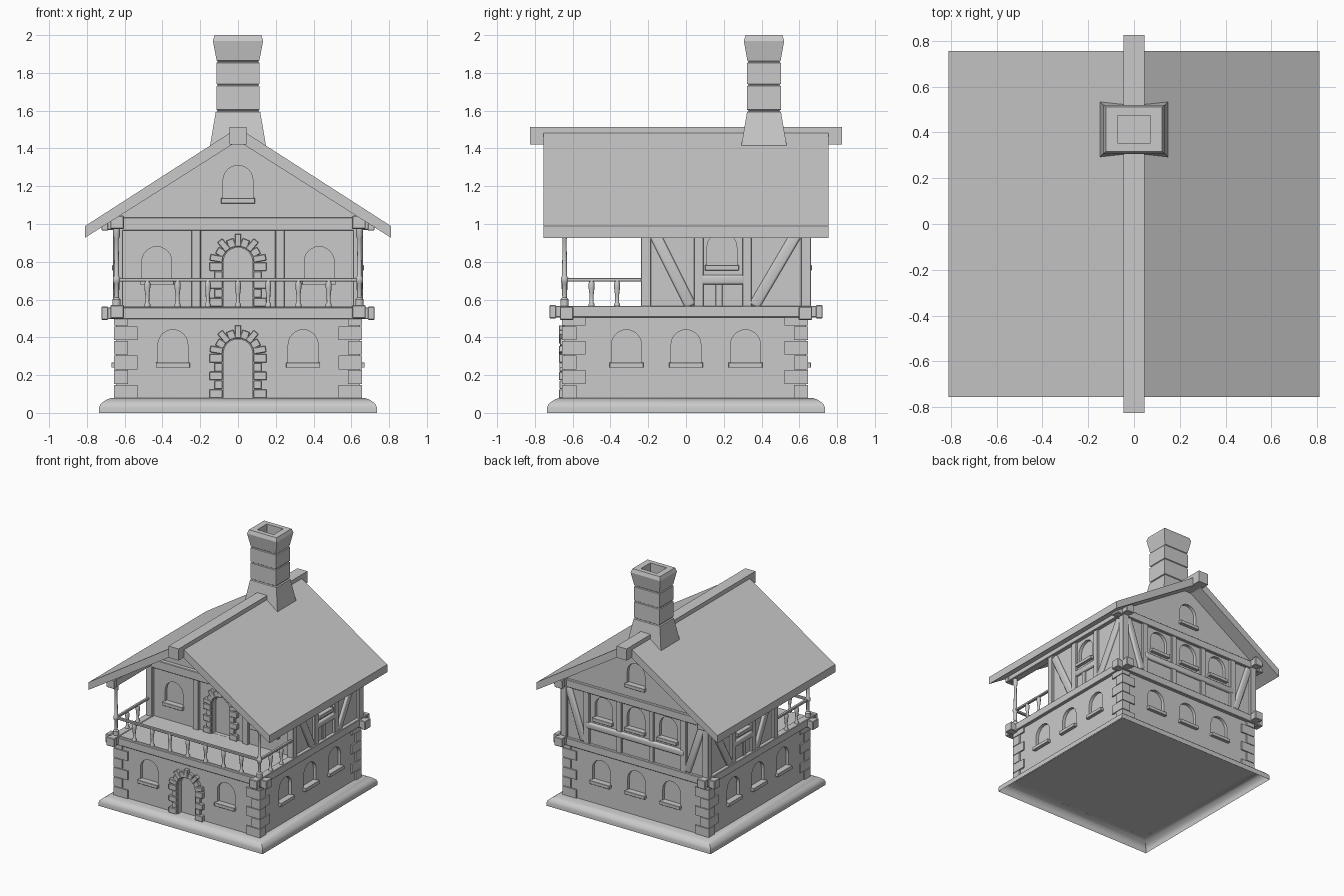
import bpy, bmesh, math
from mathutils import Matrix, Vector

if "Cube" in bpy.data.objects:
    bpy.data.objects.remove(bpy.data.objects["Cube"])

grey = bpy.data.materials.new("light grey")
grey.diffuse_color = (0.59, 0.59, 0.59, 1)
grey.use_nodes = True
grey.node_tree.nodes["Principled BSDF"].inputs["Base Color"].default_value = grey.diffuse_color
I = Matrix.Identity(4)


def finish(name, bm, bevel=0, segments=1):
    if bevel:
        bmesh.ops.bevel(bm, geom=bm.edges[:], offset=bevel, segments=segments,
                        profile=0.5, affect='EDGES', clamp_overlap=True)
    bmesh.ops.recalc_face_normals(bm, faces=bm.faces[:])
    me = bpy.data.meshes.new(name)
    bm.to_mesh(me)
    bm.free()
    me.materials.append(grey)
    ob = bpy.data.objects.new(name, me)
    bpy.context.collection.objects.link(ob)
    return ob


def box(bm, x0, x1, y0, y1, z0, z1, m=I):
    c = Matrix.Translation(((x0 + x1) / 2, (y0 + y1) / 2, (z0 + z1) / 2))
    bmesh.ops.create_cube(bm, size=1, matrix=m @ c @ Matrix.Diagonal((x1 - x0, y1 - y0, z1 - z0, 1)))


def loft(bm, rings, closed=True):
    vs = [[bm.verts.new(p) for p in r] for r in rings]
    n = len(vs[0])
    for a, b in zip(vs, vs[1:]):
        for i in range(n):
            bm.faces.new((a[i], a[(i + 1) % n], b[(i + 1) % n], b[i]))
    if closed:
        bm.faces.new(vs[0][::-1])
    bm.faces.new(vs[-1])


def rect(hx, hy, z, cy=0):
    return [(-hx, cy - hy, z), (hx, cy - hy, z), (hx, cy + hy, z), (-hx, cy + hy, z)]


def lathe(bm, x, y, profile, n=12):
    loft(bm, [[(x + r * math.cos(t * math.tau / n), y + r * math.sin(t * math.tau / n), z)
               for t in range(n)] for r, z in profile])


def wall(angle, dist):
    """Wall space: x along the wall, -y outward, z up."""
    return Matrix.Rotation(math.radians(angle), 4, 'Z') @ Matrix.Translation((0, -dist, 0))


def arch(bm, m, u, z0, w, h, y0=-0.06, y1=0.03):
    r = w / 2
    pts = [(u - r, z0), (u + r, z0)]
    pts += [(u + r * math.cos(math.pi * k / 12), z0 + h - r + r * math.sin(math.pi * k / 12)) for k in range(13)]
    loft(bm, [[m @ Vector((a, y, b)) for a, b in pts] for y in (y0, y1)])


def strut(bm, m, a, b, w, d):
    a, b = Vector((a[0], 0, a[1])), Vector((b[0], 0, b[1]))
    v = b - a
    t = m @ Matrix.Translation((a + b) / 2) @ Matrix.Rotation(math.atan2(v.x, v.z), 4, 'Y')
    box(bm, -w / 2, w / 2, -d, 0.02, -v.length / 2, v.length / 2, t)


# plinth: a flared skirt, open underneath
bm = bmesh.new()
loft(bm, [rect(r, r, z) for r, z in ((0.735, 0), (0.735, 0.03), (0.729, 0.045), (0.712, 0.06),
                                     (0.69, 0.073), (0.668, 0.08))], closed=False)
plinth = finish("plinth", bm)

# solid walls
bm = bmesh.new()
box(bm, -0.645, 0.645, -0.645, 0.635, 0.075, 0.555)
lower = finish("lower_walls", bm)
bm = bmesh.new()
box(bm, -0.64, 0.64, -0.205, 0.64, 0.54, 1.0)
upper = finish("upper_walls", bm)
bm = bmesh.new()
loft(bm, [[(x, y, z) for x, z in ((-0.65, 0.99), (0.65, 0.99), (0.65, 1.03), (0, 1.44), (-0.65, 1.03))]
          for y in (-0.205, 0.64)])
attic = finish("gable_walls", bm)

# window and door openings, sills
windows = []
for angle, d in ((90, 0.645), (180, 0.635), (-90, 0.645)):
    windows += [(wall(angle, d), u, 0.265) for u in (-0.315, 0, 0.315)]
windows += [(wall(0, 0.645), u, 0.265) for u in (-0.345, 0.345)]
windows += [(wall(0, 0.205), u, 0.705) for u in (-0.43, 0.43)]
windows += [(wall(180, 0.64), u, 0.78) for u in (-0.29, 0, 0.29)]
windows += [(wall(90, 0.64), 0.19, 0.78), (wall(-90, 0.64), -0.19, 0.78),
            (wall(0, 0.205), 0, 1.135), (wall(180, 0.64), 0, 1.135)]
doors = [(wall(0, 0.645), 0.078), (wall(0, 0.205), 0.563)]
cut, sills = bmesh.new(), bmesh.new()
for m, u, z in windows:
    arch(cut, m, u, z, 0.158, 0.175, y1=0.025)
    box(sills, u - 0.09, u + 0.09, -0.026, 0.02, z - 0.026, z + 0.002, m)
for m, z in doors:
    arch(cut, m, 0, z, 0.165, 0.317, -0.06, 0.03)
finish("window_sills", sills, 0.002)
cutter = finish("opening_cutter", cut)
cutter.hide_render = True
for ob in (lower, upper, attic):
    mod = ob.modifiers.new("openings", 'BOOLEAN')
    mod.operation = 'DIFFERENCE'
    mod.solver = 'EXACT'
    mod.object = cutter
    bpy.context.view_layer.objects.active = ob
    bpy.ops.object.modifier_apply(modifier=mod.name)
bpy.data.objects.remove(cutter)

# stone door surrounds
bm = bmesh.new()
for m, z in doors:
    zc = z + 0.235
    for s in (-1, 1):
        for i in range(5):
            o = 0.152 if i % 2 == 0 else 0.125
            z0 = z + i * 0.047
            box(bm, min(s * 0.083, s * o), max(s * 0.083, s * o), -0.028 + 0.004 * (i % 2), 0.02, z0 + 0.001, z0 + 0.046, m)
    for k in range(9):
        t = m @ Matrix.Translation((0, 0, zc)) @ Matrix.Rotation(math.radians(-80 + 20 * k), 4, 'Y')
        w = 0.02 if k % 2 else 0.017
        box(bm, -w, w, -0.028 + 0.005 * (k % 2), 0.02, 0.082, 0.15 if k % 2 == 0 else 0.128, t)
finish("door_stones", bm, 0.003)
bm = bmesh.new()
for m, z in doors:
    for k in range(12):
        t = m @ Matrix.Translation((0, 0, z + 0.235)) @ Matrix.Rotation(math.radians(-82.5 + 15 * k), 4, 'Y')
        box(bm, -0.012, 0.012, -0.012, 0.03, 0.076, 0.1, t)
    for s in (-1, 1):
        box(bm, s * 0.088 - 0.012, s * 0.088 + 0.012, -0.012, 0.03, z, z + 0.236, m)
finish("door_frames", bm)

# corner stones, nearly flush, long side alternating
bm = bmesh.new()
for sx in (-1, 1):
    for sy, ye in ((-1, 0.656), (1, 0.646)):
        for i in range(6):
            z = 0.075 + i * 0.0775
            lx, ly = (0.075, 0.125) if i % 2 else (0.125, 0.075)
            xs, ys = sorted((sx * 0.657, sx * (0.657 - lx))), sorted((sy * ye, sy * (ye - ly)))
            box(bm, *xs, *ys, z + 0.001, z + 0.0735)
finish("corner_stones", bm)

# floor beams and eaves beams with capped ends
bm = bmesh.new()
for angle in (0, 90, 180, 270):
    m = wall(angle, 0.64 if angle in (90, 270) else 0.632)
    for z in (0.527, 1.0):
        if z == 1.0 and angle == 0:
            continue
        dz = 0.009 if angle in (90, 270) else 0
        box(bm, -0.715, 0.715, -0.03, 0.03, z - 0.031 + dz, z + 0.031 + dz, m)
        for s in (-1, 1):
            box(bm, s * 0.705 - 0.018, s * 0.705 + 0.018, -0.036, 0.036, z - 0.035 + dz, z + 0.035 + dz, m)
box(bm, -0.66, 0.66, -0.238, -0.18, 0.965, 1.035)
finish("horizontal_beams", bm, 0.004)

# balcony floor
bm = bmesh.new()
box(bm, -0.64, 0.64, -0.64, -0.2, 0.54, 0.562)
finish("balcony_floor", bm)

# timber framing of the upper storey
bm = bmesh.new()
for s in (-1, 1):
    box(bm, s * 0.635 - 0.027, s * 0.635 + 0.027, -0.238, -0.186, 0.55, 0.98)
    box(bm, s * 0.635 - 0.027, s * 0.635 + 0.027, 0.608, 0.662, 0.55, 0.98)
    box(bm, s * 0.222 - 0.025, s * 0.222 + 0.025, -0.228, -0.18, 0.55, 0.98)
    m = wall(90 * s, 0.64)
    for u in (0.067, 0.323):
        box(bm, s * u - 0.025, s * u + 0.025, -0.018, 0.02, 0.55, 0.98, m)
    box(bm, s * 0.175 - 0.018, s * 0.175 + 0.018, -0.01, 0.02, 0.55, 0.7, m)
    m = wall(180, 0.64)
    box(bm, s * 0.435 - 0.025, s * 0.435 + 0.025, -0.018, 0.02, 0.55, 0.98, m)
    box(bm, s * 0.145 - 0.022, s * 0.145 + 0.022, -0.014, 0.02, 0.55, 0.98, m)
finish("timber_posts", bm, 0.003)
bm = bmesh.new()
for s in (-1, 1):
    m = wall(90 * s, 0.64)
    strut(bm, m, (s * -0.175, 0.965), (s * 0.025, 0.565), 0.06, 0.02)
    strut(bm, m, (s * 0.595, 0.965), (s * 0.36, 0.565), 0.06, 0.02)
    strut(bm, m, (s * 0.08, 0.705), (s * 0.31, 0.705), 0.05, 0.02)
    m = wall(180, 0.64)
    strut(bm, m, (s * 0.6, 0.965), (s * 0.465, 0.565), 0.055, 0.02)
strut(bm, m, (-0.44, 0.705), (0.44, 0.705), 0.05, 0.022)
finish("timber_braces", bm, 0.012, 3)

# balcony pillars, balusters and handrails
bm = bmesh.new()
for s in (-1, 1):
    lathe(bm, s * 0.643, -0.643, [(0.022, 0.56), (0.022, 0.6), (0.012, 0.61), (0.013, 0.685), (0.02, 0.695),
                                  (0.02, 0.715), (0.013, 0.725), (0.011, 0.92), (0.018, 0.935), (0.018, 0.98)])
finish("balcony_pillars", bm)
bm = bmesh.new()
spots = [(0.16 * i, -0.643) for i in range(-3, 4)] + [(s * 0.643, y) for s in (-1, 1) for y in (-0.5, -0.365)]
for x, y in spots:
    lathe(bm, x, y, [(0.016, 0.56), (0.016, 0.575), (0.01, 0.585), (0.011, 0.625),
                     (0.016, 0.665), (0.016, 0.685), (0.01, 0.7)])
finish("balusters", bm)
bm = bmesh.new()
box(bm, -0.643, 0.643, -0.654, -0.632, 0.696, 0.714)
for s in (-1, 1):
    box(bm, s * 0.643 - 0.011, s * 0.643 + 0.011, -0.643, -0.2, 0.696, 0.714)
finish("handrails", bm, 0.003)

# roof slabs and ridge beam
bm = bmesh.new()
prof = [(-0.81, 0.927), (0, 1.44), (0.81, 0.927), (0.81, 0.989), (0, 1.51), (-0.81, 0.989)]
loft(bm, [[(x, y, z) for x, z in prof] for y in (-0.755, 0.755)])
finish("roof", bm)
bm = bmesh.new()
box(bm, -0.045, 0.045, -0.825, 0.825, 1.42, 1.514)
finish("ridge_beam", bm)

# chimney with flared foot, grooves and hollow cap
bm = bmesh.new()
steps = [(0.148, 0.12, 1.415), (0.118, 0.09, 1.592), (0.109, 0.083, 1.597), (0.109, 0.083, 1.601),
         (0.115, 0.089, 1.605), (0.115, 0.089, 1.73), (0.109, 0.083, 1.734), (0.109, 0.083, 1.738),
         (0.115, 0.089, 1.742), (0.115, 0.089, 1.853), (0.109, 0.083, 1.857), (0.109, 0.083, 1.861),
         (0.113, 0.088, 1.865), (0.133, 0.107, 1.97), (0.123, 0.097, 2.0), (0.073, 0.06, 2.0), (0.073, 0.06, 1.88)]
loft(bm, [rect(a, b, z, 0.413) for a, b, z in steps])
finish("chimney", bm)

# smooth only the rounded surfaces
bpy.ops.object.select_all(action='DESELECT')
for ob in bpy.data.objects:
    if ob.name in ("plinth", "timber_braces", "balcony_pillars", "balusters"):
        ob.select_set(True)
        bpy.context.view_layer.objects.active = ob
bpy.ops.object.shade_smooth_by_angle(angle=math.radians(35))
